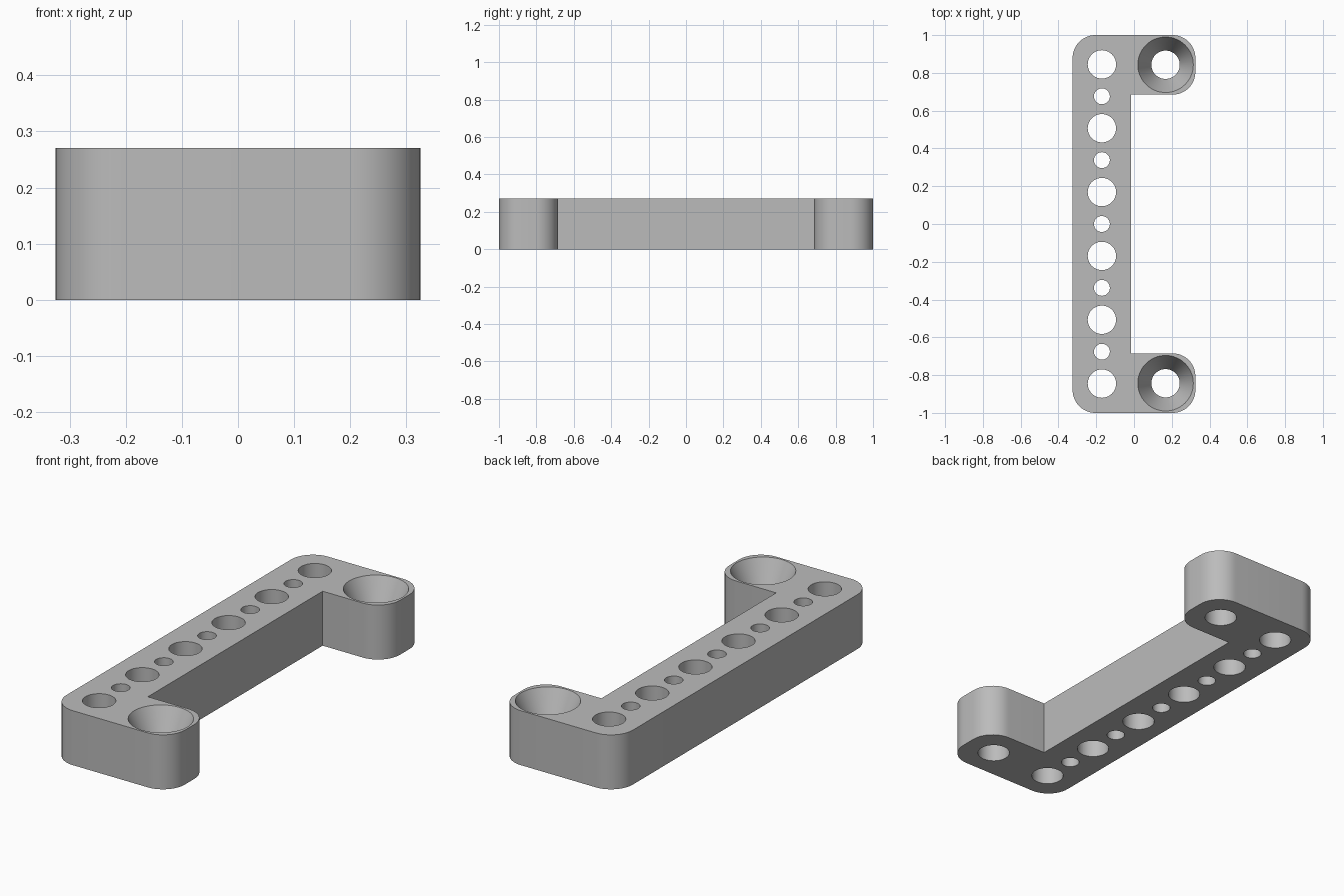
import bpy
import bmesh
import math
from mathutils import Vector

if "Cube" in bpy.data.objects:
    bpy.data.objects.remove(bpy.data.objects["Cube"], do_unlink=True)

HEIGHT = 0.27
RIGHT, END = 0.325, 1.0
BAR_EDGE, ARM_EDGE = -0.015, 0.685
CORNER = 0.12
HOLE, PIN = 0.075, 0.042

grey = bpy.data.materials.new("plain grey")
grey.use_nodes = True
colour = (0.5, 0.5, 0.5, 1)
grey.diffuse_color = colour
grey.node_tree.nodes["Principled BSDF"].inputs["Base Color"].default_value = colour


def make_object(name, bm):
    bmesh.ops.recalc_face_normals(bm, faces=bm.faces[:])
    mesh = bpy.data.meshes.new(name)
    bm.to_mesh(mesh)
    bm.free()
    mesh.materials.append(grey)
    obj = bpy.data.objects.new(name, mesh)
    bpy.context.collection.objects.link(obj)
    return obj


def round_corner(x, y, sx, sy, steps=12):
    """Quarter arc inside the corner (x, y) that points towards (sx, sy)."""
    centre = Vector((x - sx * CORNER, y - sy * CORNER))
    start = math.atan2(sy, sx) - math.pi / 4
    angles = [start + math.pi / 2 * i / steps for i in range(steps + 1)]
    return [centre + CORNER * Vector((math.cos(a), math.sin(a))) for a in angles]


def revolve(name, x, y, profile, sides=64):
    """Closed turned solid from (radius, height) pairs."""
    bm = bmesh.new()
    rings = []
    for r, z in profile:
        rings.append([bm.verts.new((x + r * math.cos(math.tau * i / sides),
                                    y + r * math.sin(math.tau * i / sides), z))
                      for i in range(sides)])
    for low, high in zip(rings, rings[1:]):
        for i in range(sides):
            j = (i + 1) % sides
            bm.faces.new((low[i], low[j], high[j], high[i]))
    bm.faces.new(rings[0])
    bm.faces.new(rings[-1])
    return make_object(name, bm)


# Bracket body: a long bar with an arm at each end
outline = (round_corner(RIGHT, END, 1, 1)
           + round_corner(-RIGHT, END, -1, 1)
           + round_corner(-RIGHT, -END, -1, -1)
           + round_corner(RIGHT, -END, 1, -1)
           + round_corner(RIGHT, -ARM_EDGE, 1, 1)
           + [Vector((BAR_EDGE, -ARM_EDGE)), Vector((BAR_EDGE, ARM_EDGE))]
           + round_corner(RIGHT, ARM_EDGE, 1, -1))
bm = bmesh.new()
base = bm.faces.new([bm.verts.new((p.x, p.y, 0)) for p in outline])
extruded = bmesh.ops.extrude_face_region(bm, geom=[base])["geom"]
bmesh.ops.translate(bm, vec=(0, 0, HEIGHT),
                    verts=[g for g in extruded if isinstance(g, bmesh.types.BMVert)])
body = make_object("bracket_body", bm)

# Row of alternating large and small holes along the bar
cutters = []
for i in range(11):
    radius = PIN if i % 2 else HOLE
    y = (i - 5) * 0.169
    cutters.append(revolve("hole_cutter", -0.17, y, [(radius, -0.1), (radius, 0.4)]))

# Countersunk screw holes in the arms
for y in (-0.843, 0.843):
    cutters.append(revolve("countersink_cutter", 0.167, y,
                           [(HOLE, -0.1), (HOLE, 0.12), (0.147, HEIGHT), (0.147, 0.4)]))

for cutter in cutters:
    cutter.hide_render = True
    cutter.hide_set(True)
    cut = body.modifiers.new("cut", "BOOLEAN")
    cut.operation = "DIFFERENCE"
    cut.solver = "EXACT"
    cut.object = cutter

# Bake the cuts, drop the cutters and smooth the curved walls
depsgraph = bpy.context.evaluated_depsgraph_get()
baked = bpy.data.meshes.new_from_object(body.evaluated_get(depsgraph))
body.modifiers.clear()
body.data = baked
baked.name = "bracket_body"
for cutter in cutters:
    bpy.data.objects.remove(cutter, do_unlink=True)
bpy.ops.object.select_all(action="DESELECT")
body.select_set(True)
bpy.context.view_layer.objects.active = body
bpy.ops.object.shade_smooth_by_angle(angle=math.radians(25))
